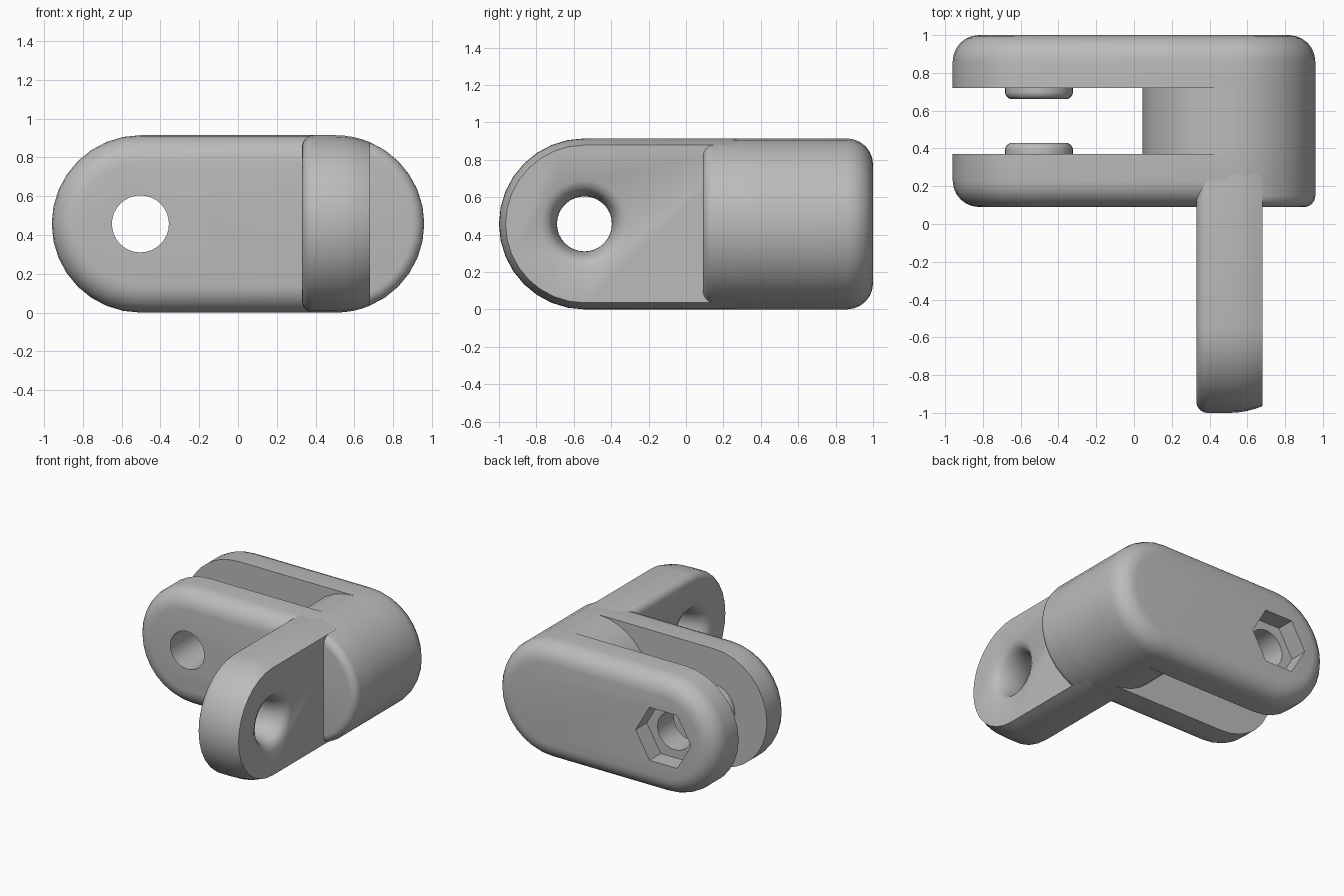
import bpy, bmesh
from math import sin, cos, pi, radians, sqrt

if "Cube" in bpy.data.objects:
    bpy.data.objects.remove(bpy.data.objects["Cube"], do_unlink=True)

R = 0.457          # outer radius, also the height of every axis
CX = 0.503         # hub and bolt axes in x
ARM_Y = -0.543     # arm eye axis in y

grey = bpy.data.materials.new("grey plastic")
grey.use_nodes = True
grey.diffuse_color = (0.5, 0.5, 0.5, 1)
grey.node_tree.nodes["Principled BSDF"].inputs["Base Color"].default_value = (0.5, 0.5, 0.5, 1)


def stack(name, axis, c0, c1, profile, segs=32, turn=0.0):
    """Loft pill-shaped rings (centres c0..c1) through (position, radius) pairs along an axis."""
    bm = bmesh.new()
    rings = []
    for t, r in profile:
        ring = []
        for c, start in ((c1, -pi / 2), (c0, pi / 2)):
            half = segs // 2
            for i in range(half + 1):
                a = start + pi * i / half + turn
                u, z = c + r * cos(a), R + r * sin(a)
                ring.append(bm.verts.new((u, t, z) if axis == "y" else (t, u, z)))
        rings.append(ring)
    n = len(rings[0])
    for a, b in zip(rings, rings[1:]):
        for i in range(n):
            j = (i + 1) % n
            bm.faces.new((a[i], a[j], b[j], b[i]))
    bm.faces.new(rings[0])
    bm.faces.new(rings[-1])
    bmesh.ops.remove_doubles(bm, verts=bm.verts, dist=0.0001)
    bmesh.ops.recalc_face_normals(bm, faces=bm.faces)
    mesh = bpy.data.meshes.new(name)
    bm.to_mesh(mesh)
    bm.free()
    mesh.materials.append(grey)
    ob = bpy.data.objects.new(name, mesh)
    bpy.context.collection.objects.link(ob)
    return ob


def fillet(flat, side, f, r, steps=6):
    """Rounded edge from the side wall to a flat end; side is the end's direction."""
    return [(flat - side * f * (1 - sin(a)), r - f * (1 - cos(a)))
            for a in (pi / 2 * i / steps for i in range(steps + 1))]


def select_only(ob):
    bpy.ops.object.select_all(action="DESELECT")
    ob.select_set(True)
    bpy.context.view_layer.objects.active = ob


def cut(ob, cutter):
    select_only(ob)
    mod = ob.modifiers.new("cut", "BOOLEAN")
    mod.operation, mod.solver, mod.object = "DIFFERENCE", "EXACT", cutter
    bpy.ops.object.modifier_apply(modifier=mod.name)


# Fork plates, rounded on their outer edges
back_plate = stack("back_plate", "y", -CX, CX, [(0.72, R)] + fillet(1.0, 1, 0.14, R))
front_plate = stack("front_plate", "y", -CX, CX, [(0.37, R)] + fillet(0.09, -1, 0.14, R))

# Hub between the plates
hub = stack("hub", "y", CX, CX, [(0.37, R), (0.72, R)])

# Tighter rounded shoulder beside the arm, only on the outer half
shoulder = stack("hub_shoulder", "y", CX, CX, [(0.37, R)] + fillet(0.09, -1, 0.06, R))
bm = bmesh.new()
bm.from_mesh(shoulder.data)
bmesh.ops.bisect_plane(bm, geom=bm.verts[:] + bm.edges[:] + bm.faces[:],
                       plane_co=(CX, 0, 0), plane_no=(1, 0, 0), clear_inner=True)
bmesh.ops.holes_fill(bm, edges=[e for e in bm.edges if e.is_boundary])
bm.to_mesh(shoulder.data)
bm.free()

# Bosses around the bolt hole, facing each other
bosses = [stack("back_boss", "y", -CX, -CX, [(0.72, 0.18)] + fillet(0.66, -1, 0.04, 0.18)),
          stack("front_boss", "y", -CX, -CX, [(0.37, 0.18)] + fillet(0.43, 1, 0.04, 0.18))]

# Arm: small fillet inside, outer side follows the curve of the hub
crown = [(CX + d, sqrt(R * R - d * d)) for d in (0.0, 0.045, 0.09, 0.135, 0.177)]
arm = stack("arm", "x", ARM_Y, 0.25, fillet(0.33, -1, 0.06, R)[::-1] + crown)

# Bolt hole, nut pocket and flared eye
bolt = stack("bolt_cutter", "y", -CX, -CX, [(-0.2, 0.147), (1.3, 0.147)])
nut = stack("nut_cutter", "y", -CX, -CX, [(0.86, 0.24), (1.2, 0.24)], segs=6, turn=pi / 2)
flare = [(0.32, 0.26)]
for i in range(17):
    k = -1 + i / 8
    flare.append((0.505 + 0.177 * k, 0.147 + 0.09 * (1 - sqrt(max(0, 1 - k * k)))))
flare.append((0.69, 0.26))
eye = stack("eye_cutter", "x", ARM_Y, ARM_Y, flare)

for part in [back_plate, front_plate] + bosses:
    cut(part, bolt)
cut(back_plate, nut)
cut(arm, eye)
for cutter in (bolt, nut, eye):
    bpy.data.objects.remove(cutter, do_unlink=True)

# Smooth shading with crisp edges
for part in [back_plate, front_plate, hub, shoulder, arm] + bosses:
    select_only(part)
    bpy.ops.object.shade_smooth_by_angle(angle=radians(32))
